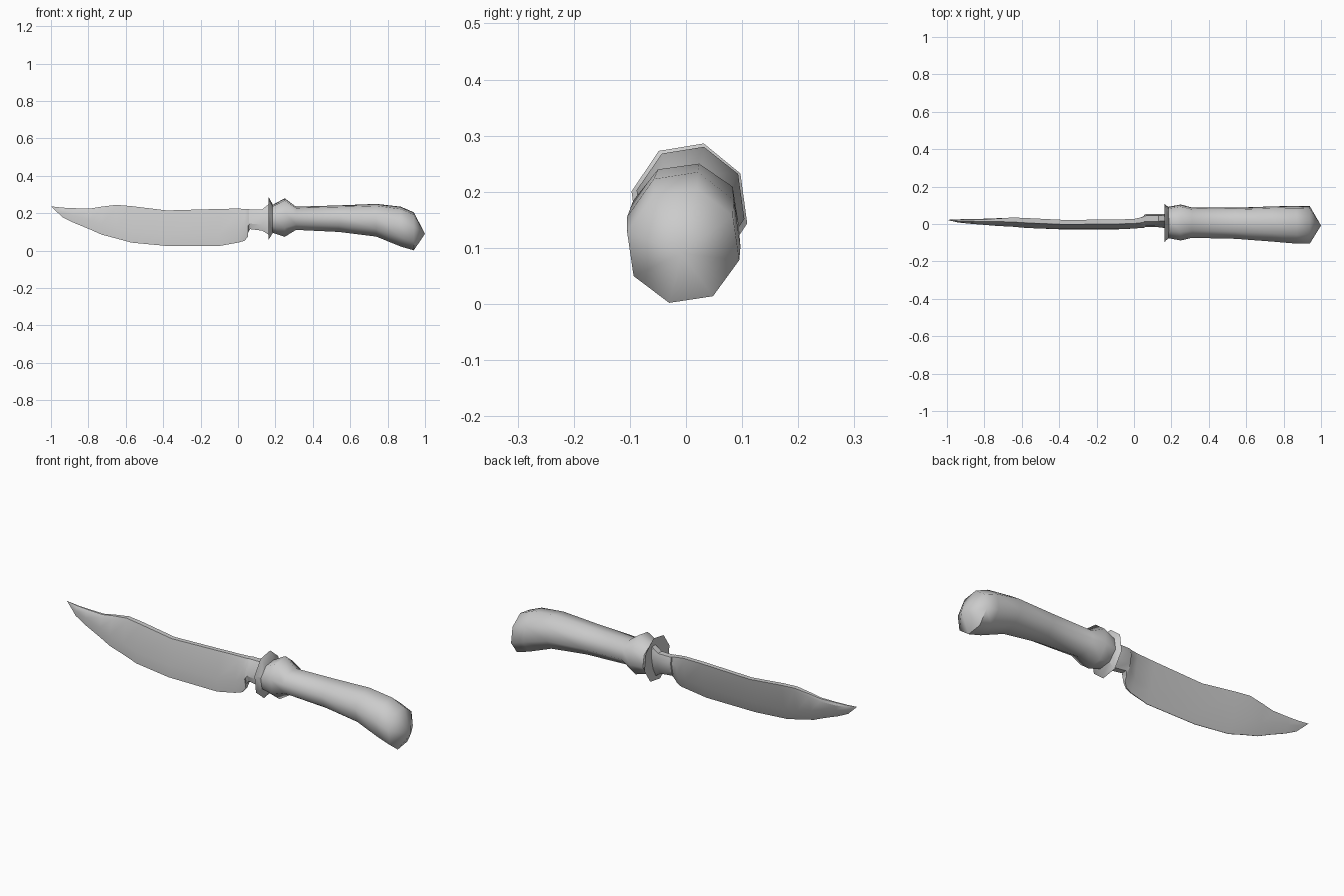
import bpy, bmesh, math

TILT = math.radians(-14)   # whole knife is rolled slightly about its length


def loft(name, rings, smooth_angle):
    """Skin a list of closed rings; a ring of one point becomes a fan."""
    bm = bmesh.new()
    loops = [[bm.verts.new(p) for p in r] for r in rings]
    for a, b in zip(loops, loops[1:]):
        n = max(len(a), len(b))
        for i in range(n):
            j = (i + 1) % n
            quad = [a[i % len(a)], a[j % len(a)], b[j % len(b)], b[i % len(b)]]
            bm.faces.new(list(dict.fromkeys(quad)))
    for end in (loops[0], loops[-1]):
        if len(end) > 2:
            bm.faces.new(end)
    bmesh.ops.recalc_face_normals(bm, faces=bm.faces)
    me = bpy.data.meshes.new(name)
    bm.to_mesh(me)
    bm.free()
    me.shade_smooth()
    me.set_sharp_from_angle(angle=math.radians(smooth_angle))
    ob = bpy.data.objects.new(name, me)
    bpy.context.collection.objects.link(ob)
    return ob


def octagon(x, top, bottom, cy, ry):
    cz, rz = (top + bottom) / 2, (top - bottom) / 2 / 0.97
    angles = [TILT + k * math.pi / 4 for k in range(8)]
    return [(x, cy + ry / 0.97 * math.cos(a), cz + rz * math.sin(a)) for a in angles]


def blade_section(x, top, bottom, half, spine, edge, drop, bevel, cy):
    h = top - bottom
    side = [(spine, top), (half, top - drop * h), (half, bottom + bevel * h), (edge, bottom)]
    pts = side + [(-w, z) for w, z in reversed(side)]
    return [(x, cy + w + (z - 0.13) * 0.2, z) for w, z in pts]


# Blade and tang: x, top, bottom, half thickness, spine, edge, drop, bevel, centre y
blade = [
    (-0.94, 0.230, 0.180, 0.007, 0.003, 0.001, 0.20, 0.50, 0.000),
    (-0.88, 0.227, 0.150, 0.010, 0.004, 0.001, 0.16, 0.50, 0.000),
    (-0.79, 0.225, 0.113, 0.012, 0.006, 0.001, 0.12, 0.45, 0.000),
    (-0.73, 0.235, 0.086, 0.013, 0.008, 0.001, 0.10, 0.38, 0.000),
    (-0.65, 0.245, 0.065, 0.013, 0.012, 0.001, 0.08, 0.32, 0.000),
    (-0.57, 0.238, 0.043, 0.013, 0.013, 0.001, 0.06, 0.30, -0.003),
    (-0.38, 0.215, 0.025, 0.012, 0.012, 0.001, 0.06, 0.32, -0.007),
    (-0.10, 0.223, 0.025, 0.012, 0.012, 0.001, 0.06, 0.33, -0.007),
    (0.00, 0.225, 0.043, 0.015, 0.012, 0.002, 0.12, 0.33, -0.004),
    (0.035, 0.223, 0.053, 0.022, 0.014, 0.003, 0.25, 0.42, 0.002),
    (0.053, 0.222, 0.075, 0.026, 0.015, 0.006, 0.27, 0.35, 0.006),
    (0.055, 0.222, 0.098, 0.028, 0.015, 0.012, 0.28, 0.30, 0.009),
    (0.065, 0.221, 0.115, 0.030, 0.015, 0.015, 0.28, 0.28, 0.011),
    (0.13, 0.221, 0.107, 0.030, 0.015, 0.015, 0.28, 0.28, 0.011),
    (0.168, 0.252, 0.082, 0.030, 0.015, 0.015, 0.28, 0.28, 0.008),
]
loft("blade", [[(-1.0, 0.022, 0.237)]] + [blade_section(*s) for s in blade], 25)

# Guard: thin flared disc: x, top, bottom, centre y, y radius
guard = [(0.163, 0.286, 0.058, 0.006, 0.103), (0.170, 0.276, 0.068, 0.006, 0.095),
         (0.188, 0.242, 0.098, 0.008, 0.080)]
loft("guard", [octagon(*s) for s in guard], 30)

# Grip: collar, waist and drooping pommel
grip = [(0.184, 0.244, 0.096, 0.008, 0.084), (0.25, 0.280, 0.074, 0.008, 0.096),
        (0.31, 0.235, 0.111, 0.007, 0.081), (0.54, 0.242, 0.100, 0.004, 0.083),
        (0.74, 0.250, 0.075, 0.000, 0.094), (0.87, 0.235, 0.022, -0.004, 0.101),
        (0.94, 0.205, 0.002, -0.005, 0.100)]
loft("grip", [octagon(*s) for s in grip] + [[(1.0, -0.008, 0.09)]], 62)
